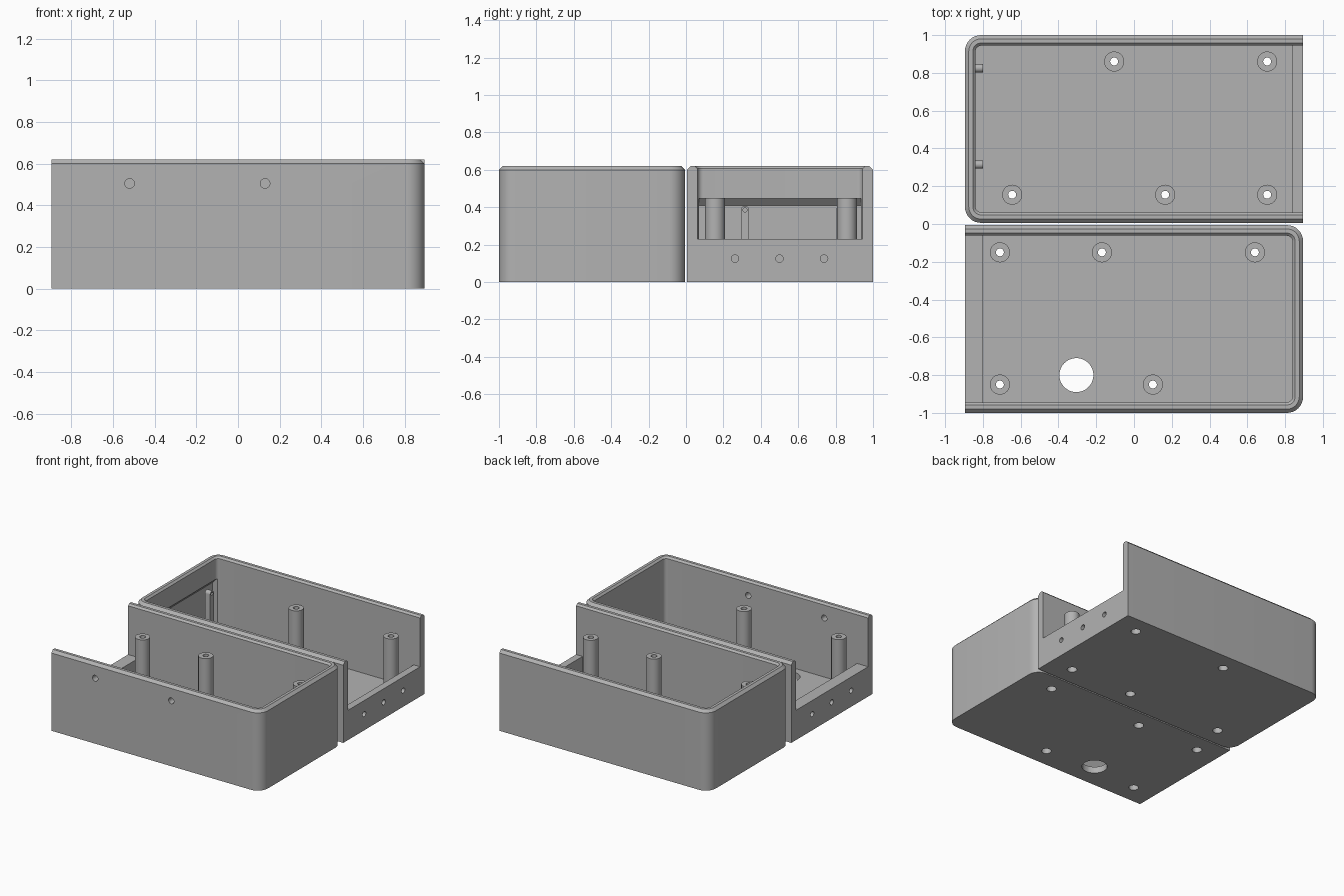
import bpy, bmesh, math
from mathutils import Matrix

if "Cube" in bpy.data.objects:
    bpy.data.objects.remove(bpy.data.objects["Cube"])

mat = bpy.data.materials.new("light_grey")
mat.diffuse_color = (0.45, 0.45, 0.45, 1)
mat.use_nodes = True
mat.node_tree.nodes["Principled BSDF"].inputs["Base Color"].default_value = mat.diffuse_color

X0, X1 = -0.895, 0.895      # case ends
Y0, Y1 = 0.006, 1.0         # case sides
H, T, FLOOR = 0.62, 0.056, 0.05
SILL, POST_H = 0.23, 0.45


def finish(bm, name, helper=False):
    bmesh.ops.recalc_face_normals(bm, faces=bm.faces)
    me = bpy.data.meshes.new(name)
    bm.to_mesh(me)
    bm.free()
    ob = bpy.data.objects.new(name, me)
    bpy.context.collection.objects.link(ob)
    me.materials.append(mat)
    ob.hide_render = helper
    return ob


def outline(d, r):
    """Plan outline inset by d, square at +x and rounded by r at -x."""
    pts = [(X1, Y0 + d), (X1, Y1 - d)]
    for cy, a0 in ((Y1 - d - r, 90), (Y0 + d + r, 180)):
        for i in range(9):
            a = math.radians(a0 + 90 * i / 8)
            pts.append((X0 + d + r + r * math.cos(a), cy + r * math.sin(a)))
    return pts


def tray(name):
    """Open-ended tray lofted through outer wall, bevelled rim and inner wall."""
    bm = bmesh.new()
    c = 0.02
    levels = [(0, 0, .085), (0, H - c, .085), (c, H, .065), (T - .014, H, .043),
              (T, H - .014, .03), (T, FLOOR, .03)]
    rings = [[bm.verts.new((x, y, z)) for x, y in outline(d, r)] for d, z, r in levels]
    n = len(rings[0])
    for a, b in zip(rings, rings[1:]):
        for i in range(1, n):       # skip the open end
            j = (i + 1) % n
            bm.faces.new((a[i], a[j], b[j], b[i]))
    bm.faces.new(rings[0])
    bm.faces.new(rings[-1])
    bm.faces.new([r[0] for r in rings] + [r[1] for r in reversed(rings)])
    return finish(bm, name)


def box(bm, lo, hi):
    m = Matrix.Translation([(a + b) / 2 for a, b in zip(lo, hi)])
    m = m @ Matrix.Diagonal([b - a for a, b in zip(lo, hi)] + [1])
    bmesh.ops.create_cube(bm, size=1, matrix=m)


def cyl(bm, centre, r, length, axis="Z", seg=32):
    rot = {"Z": Matrix(), "X": Matrix.Rotation(math.pi / 2, 4, "Y"),
           "Y": Matrix.Rotation(math.pi / 2, 4, "X")}[axis]
    bmesh.ops.create_cone(bm, cap_ends=True, segments=seg, radius1=r, radius2=r,
                          depth=length, matrix=Matrix.Translation(centre) @ rot)


def boolean(ob, other, op):
    m = ob.modifiers.new(op.lower(), "BOOLEAN")
    m.operation, m.solver, m.object = op, "EXACT", other


def cutter(ob, name, bm):
    cut = finish(bm, name, True)
    cut.hide_viewport = True
    boolean(ob, cut, "DIFFERENCE")
    return cut


def build(prefix, sill_t, posts, front):
    case = tray(prefix + "_case")
    parts = [case]

    # low wall across the open end, with three cable holes
    bm = bmesh.new()
    box(bm, (X1 - sill_t, Y0 + T - .002, FLOOR - .002), (X1, Y1 - T + .002, SILL))
    sill = finish(bm, prefix + "_low_wall")
    bm = bmesh.new()
    for y in (.262, .5, .738):
        cyl(bm, (X1 - .05, y, .125), .02, .3, "X", 24)
    parts += [sill, cutter(sill, prefix + "_cable_hole_cutter", bm)]

    # hollow screw posts and the counterbored screw holes below them
    for k, (x, y) in enumerate(posts):
        bm = bmesh.new()
        cyl(bm, (x, y, (POST_H + FLOOR) / 2 - .005), .053, POST_H - FLOOR + .01)
        post = finish(bm, f"{prefix}_screw_post_{k + 1}")
        bm = bmesh.new()
        cyl(bm, (x, y, .25), .021, .8, seg=24)
        parts += [post, cutter(post, f"{prefix}_bore_cutter_{k + 1}", bm)]
    bm = bmesh.new()
    for x, y in posts:
        cyl(bm, (x, y, 0), .035, .2, seg=24)
    if front:
        cyl(bm, (.305, .8, 0), .09, .3, seg=48)         # large floor hole
        for x in (.52, -.13):
            cyl(bm, (x, Y1, .505), .023, .3, "Y", 24)   # side wall holes
    parts.append(cutter(case, prefix + "_hole_cutter", bm))

    if not front:
        # recess in the end wall, with a sloping upper edge
        bm = bmesh.new()
        xi = X0 + T
        prof = [(xi + .01, FLOOR + .001), (xi - .035, FLOOR + .001), (xi - .035, .41),
                (xi, .448), (xi + .01, .448)]
        ends = [[bm.verts.new((x, y, z)) for x, z in prof]
                for y in (Y0 + T + .004, Y1 - T - .004)]
        for e in ends:
            bm.faces.new(e)
        for i in range(5):
            j = (i + 1) % 5
            bm.faces.new((ends[0][i], ends[0][j], ends[1][j], ends[1][i]))
        parts.append(cutter(case, prefix + "_recess_cutter", bm))
        # two round-topped pegs with a screw hole
        for k, y in enumerate((.315, .825)):
            bm = bmesh.new()
            ring = [(y - .022, FLOOR - .002), (y + .022, FLOOR - .002)]
            ring += [(y + .022 * math.cos(a * math.pi / 12),
                      .385 + .022 * math.sin(a * math.pi / 12)) for a in range(13)]
            f = bm.faces.new([bm.verts.new((-.8, py, pz)) for py, pz in ring])
            ex = bmesh.ops.extrude_face_region(bm, geom=[f])
            bmesh.ops.translate(bm, vec=(-.045, 0, 0), verts=[
                v for v in ex["geom"] if isinstance(v, bmesh.types.BMVert)])
            peg = finish(bm, f"{prefix}_peg_{k + 1}")
            bm = bmesh.new()
            cyl(bm, (-.8, y, .385), .011, .06, "X", 16)
            parts += [peg, cutter(peg, f"{prefix}_peg_hole_cutter_{k + 1}", bm)]
    else:
        # the front half is the same tray turned half a turn
        for ob in parts:
            ob.data.transform(Matrix.Rotation(math.pi, 4, "Z"))

    for ob in parts:
        if not ob.hide_render:
            bpy.ops.object.select_all(action="DESELECT")
            bpy.context.view_layer.objects.active = ob
            ob.select_set(True)
            bpy.ops.object.shade_smooth_by_angle(angle=math.radians(30))


build("back", .055, [(-.105, .86), (.705, .86), (-.645, .155), (.165, .155), (.705, .155)], False)
build("front", .095, [(.71, .15), (.17, .15), (-.64, .15), (.71, .85), (-.10, .85)], True)
